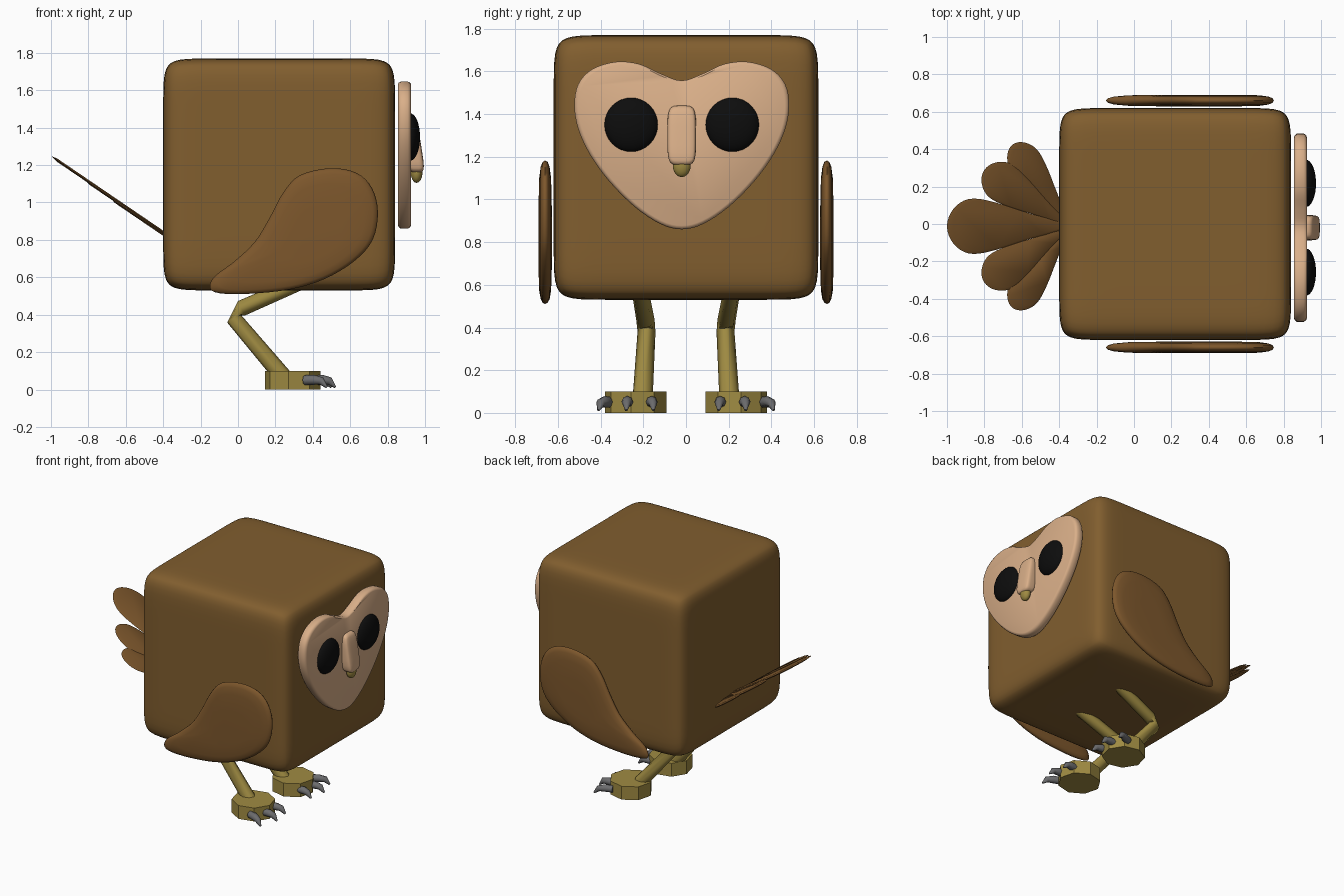
import bpy, bmesh, math
from math import sin, cos, pi, radians
from mathutils import Vector

cube = bpy.data.objects.get("Cube")
if cube:
    bpy.data.objects.remove(cube, do_unlink=True)


def material(name, rgb):
    m = bpy.data.materials.new(name)
    m.use_nodes = True
    m.diffuse_color = (*rgb, 1)
    m.node_tree.nodes["Principled BSDF"].inputs["Base Color"].default_value = (*rgb, 1)
    return m


BROWN = material("body brown", (0.22, 0.112, 0.028))
WING = material("feather brown", (0.205, 0.095, 0.025))
PEACH = material("face peach", (0.70, 0.43, 0.25))
YELLOW = material("leg yellow", (0.35, 0.26, 0.055))
GREY = material("claw grey", (0.15, 0.15, 0.155))
BLACK = material("eye black", (0.004, 0.004, 0.004))


def finish(name, bm, mat, angle=40):
    bmesh.ops.recalc_face_normals(bm, faces=bm.faces)
    me = bpy.data.meshes.new(name)
    bm.to_mesh(me)
    bm.free()
    me.materials.append(mat)
    if angle:
        me.shade_smooth()
        me.set_sharp_from_angle(angle=radians(angle))
    ob = bpy.data.objects.new(name, me)
    bpy.context.collection.objects.link(ob)
    return ob


def loft(name, rings, mat, angle=40):
    """Skin a list of equal rings and cap both ends."""
    bm = bmesh.new()
    rows = [[bm.verts.new(p) for p in ring] for ring in rings]
    n = len(rows[0])
    for a, b in zip(rows, rows[1:]):
        for i in range(n):
            j = (i + 1) % n
            bm.faces.new((a[i], a[j], b[j], b[i]))
    bm.faces.new(rows[0])
    bm.faces.new(rows[-1])
    return finish(name, bm, mat, angle)


def smooth_loop(pts, steps=4):
    """Closed smooth outline through 2D points."""
    pts = [Vector(p) for p in pts]
    out = []
    for i in range(len(pts)):
        a, b, c, d = (pts[(i + k) % len(pts)] for k in (-1, 0, 1, 2))
        for s in range(steps):
            t = s / steps
            out.append(0.5 * (2 * b + (c - a) * t + (2 * a - 5 * b + 4 * c - d) * t ** 2
                              + (3 * b - a - 3 * c + d) * t ** 3))
    return out


def tube(name, path, radii, sides, mat, angle=50):
    path = [Vector(p) for p in path]
    rings = []
    for i, p in enumerate(path):
        d = (path[min(i + 1, len(path) - 1)] - path[max(i - 1, 0)]).normalized()
        u = d.cross(Vector((0, 1, 0))).normalized()
        v = d.cross(u)
        rings.append([p + radii[i] * (u * cos(2 * pi * k / sides) + v * sin(2 * pi * k / sides))
                      for k in range(sides)])
    return loft(name, rings, mat, angle)


def rounded_box(name, center, half, power, cuts, mat, lean=0.0):
    """Box with soft edges and slightly bowed sides."""
    bm = bmesh.new()
    bmesh.ops.create_cube(bm, size=2)
    bmesh.ops.subdivide_edges(bm, edges=bm.edges[:], cuts=cuts, use_grid_fill=True)
    for v in bm.verts:
        q = Vector([sin(c * pi / 2) for c in v.co])
        q /= sum(abs(c) ** power for c in q) ** (1 / power)
        v.co = Vector([center[i] + q[i] * half[i] for i in range(3)])
        v.co.x -= lean * q.z
    return finish(name, bm, mat, 80)


def ball(name, center, radii, mat):
    bm = bmesh.new()
    bmesh.ops.create_uvsphere(bm, u_segments=32, v_segments=16, radius=1)
    for v in bm.verts:
        v.co = Vector([center[i] + v.co[i] * radii[i] for i in range(3)])
    return finish(name, bm, mat, 80)


# Body
rounded_box("body", (0.22, 0, 1.15), (0.62, 0.62, 0.62), 13, 23, BROWN)

# Heart-shaped face plate
MID = -0.02
half = [(0.1, 1.59), (0.2, 1.635), (0.31, 1.645), (0.42, 1.61), (0.485, 1.54), (0.503, 1.44),
        (0.485, 1.33), (0.43, 1.21), (0.34, 1.085), (0.22, 0.965), (0.1, 0.885)]
heart = smooth_loop([(0, 1.557)] + half + [(0, 0.86)] + [(-y, z) for y, z in reversed(half)])
loft("face_plate", [[(x, MID + p.x * s, 1.3 + (p.y - 1.3) * s) for p in heart]
                    for x, s in ((0.855, 0.96), (0.86, 0.985), (0.87, 1), (0.908, 1),
                                 (0.92, 0.985), (0.925, 0.96))], PEACH)

# Eyes, nose and beak tip
for side, label in ((1, "left"), (-1, "right")):
    ball(label + "_eye", (0.92, MID + side * 0.237, 1.35), (0.053, 0.126, 0.127), BLACK)
rounded_box("nose", (0.935, MID, 1.3), (0.045, 0.067, 0.14), 4.5, 9, PEACH, 0.022)
ball("beak_tip", (0.955, MID, 1.16), (0.031, 0.042, 0.055), YELLOW)

# Wings
wing = smooth_loop([(-0.15, 0.545), (-0.125, 0.605), (-0.02, 0.685), (0.09, 0.79), (0.17, 0.92),
                    (0.24, 1.05), (0.33, 1.145), (0.49, 1.183), (0.63, 1.16), (0.715, 1.08),
                    (0.748, 0.95), (0.72, 0.80), (0.62, 0.685), (0.46, 0.59), (0.275, 0.535),
                    (0.06, 0.512), (-0.1, 0.515)])
section = [(0.45, 0.031), (0.78, 0.028), (0.92, 0.021), (0.98, 0.012), (1, 0)]
section += [(s, -t) for s, t in reversed(section[:-1])]
for side, label in ((1, "left"), (-1, "right")):
    loft(label + "_wing", [[(0.4 + (p.x - 0.4) * s, side * 0.66 + t, 0.8 + (p.y - 0.8) * s)
                            for p in wing] for s, t in section], WING, 70)

# Tail fan, tilted upward
shape = [(0.3, 0.42), (0.6, 0.85), (0.78, 1), (0.89, 0.86), (0.97, 0.48)]
feather = smooth_loop([(0, 0.08)] + shape + [(1, 0)] + [(t, -w) for t, w in reversed(shape)]
                      + [(0, -0.08)], 3)


def tail_feather(name, angle, length, width, drop):
    c, s = cos(radians(angle)), sin(radians(angle))
    rings = []
    for k, dz in ((0.9, 0.009), (1, 0), (0.9, -0.009)):
        ring = []
        for p in feather:
            u, w = (0.5 + (p.x - 0.5) * k) * length, p.y * width * k
            x = -0.34 - u * c + w * s
            ring.append((x, -0.012 + u * s + w * c, 0.80 - (x + 0.34) * 0.68 + dz - drop))
        rings.append(ring)
    loft(name, rings, WING, 70)


tail_feather("tail_feather_middle", 0, 0.66, 0.148, 0)
for side, label in ((1, "left"), (-1, "right")):
    tail_feather("tail_feather_inner_" + label, side * 33, 0.55, 0.108, 0.005)
    tail_feather("tail_feather_outer_" + label, side * 55, 0.535, 0.09, 0.01)

# Legs, feet and claws
for side, label in ((1, "left"), (-1, "right")):
    tube(label + "_leg", [(0.34, side * 0.215, 0.575), (0.02, side * 0.19, 0.435),
                          (-0.022, side * 0.185, 0.38), (0.24, side * 0.203, 0.07)],
         (0.04, 0.043, 0.042, 0.047), 8, YELLOW)
    foot = [(0.292 + 0.15 * cos(k * pi / 4 + 0.15), side * (0.235 + 0.145 * sin(k * pi / 4 + 0.15)))
            for k in range(8)]
    loft(label + "_foot", [[(x, y, z) for x, y in foot] for z in (0, 0.1)], YELLOW, 0)
    for name, x, y, splay in (("inner", 0.40, 0.165, -0.012), ("middle", 0.42, 0.272, 0.008),
                              ("outer", 0.375, 0.36, 0.05)):
        tube(label + "_claw_" + name,
             [(x + dx, side * (y + splay * f), z) for dx, f, z in
              ((-0.02, 0, 0.05), (0.03, 0.4, 0.052), (0.07, 0.8, 0.046), (0.1, 1, 0.012))],
             (0.026, 0.027, 0.021, 0.006), 8, GREY)
